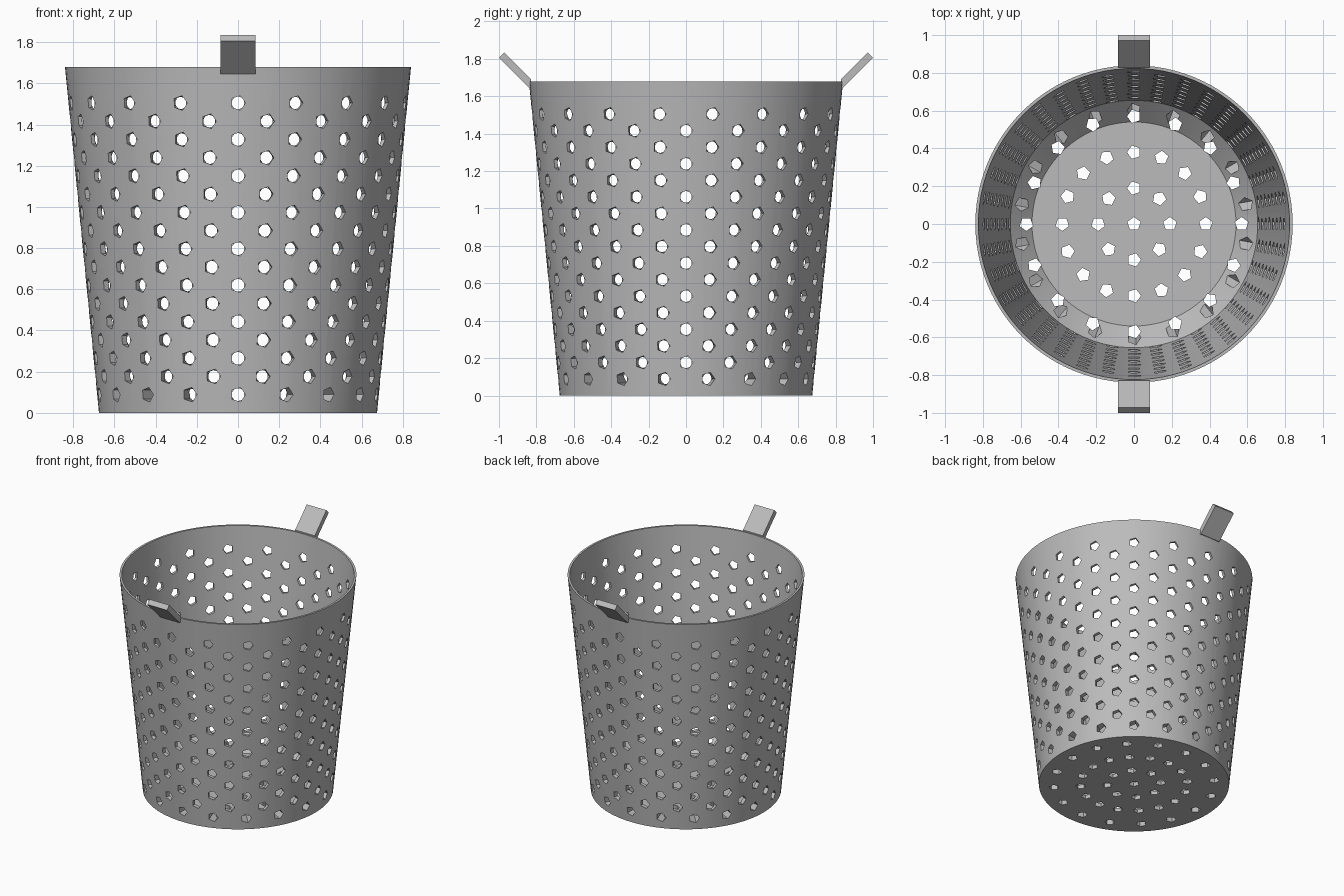
import bpy
import bmesh
from math import radians, tau
from mathutils import Matrix, Vector

cube = bpy.data.objects.get("Cube")
if cube:
    bpy.data.objects.remove(cube, do_unlink=True)

# One grey material for everything
GREY = (0.5, 0.5, 0.5, 1.0)
grey = bpy.data.materials.new("plain grey")
grey.use_nodes = True
grey.diffuse_color = GREY
grey.node_tree.nodes["Principled BSDF"].inputs["Base Color"].default_value = GREY


def add_object(name, bm):
    bmesh.ops.recalc_face_normals(bm, faces=bm.faces)
    mesh = bpy.data.meshes.new(name)
    bm.to_mesh(mesh)
    bm.free()
    mesh.materials.append(grey)
    obj = bpy.data.objects.new(name, mesh)
    bpy.context.collection.objects.link(obj)
    return obj


def activate(obj):
    bpy.ops.object.select_all(action='DESELECT')
    obj.select_set(True)
    bpy.context.view_layer.objects.active = obj


def add_pin(bm, matrix, depth):
    """Five-sided prism that punches one hole."""
    bmesh.ops.create_cone(bm, cap_ends=True, segments=5, radius1=HOLE, radius2=HOLE,
                          depth=depth, matrix=matrix)


def punch(target, bm, name):
    cutter = add_object(name, bm)
    cutter.hide_render = True
    mod = target.modifiers.new(name, 'BOOLEAN')
    mod.operation = 'DIFFERENCE'
    mod.solver = 'EXACT'
    mod.object = cutter
    activate(target)
    bpy.ops.object.modifier_apply(modifier=mod.name)
    bpy.data.objects.remove(cutter, do_unlink=True)


HOLE = 0.037

# Basket body: lathed wall, sloped inner foot and floor
profile = [(0, 0), (0.675, 0), (0.84, 1.68), (0.824, 1.68),
           (0.655, 0.14), (0.54, 0.03), (0, 0.03)]
bm = bmesh.new()
verts = [bm.verts.new((r, 0, z)) for r, z in profile]
edges = [bm.edges.new(pair) for pair in zip(verts, verts[1:])]
bmesh.ops.spin(bm, geom=verts + edges, cent=(0, 0, 0), axis=(0, 0, 1),
               angle=tau, steps=96)
bmesh.ops.remove_doubles(bm, verts=bm.verts, dist=0.0005)
basket = add_object("basket_body", bm)

# Floor holes: centre plus three rings
bm = bmesh.new()
for radius, count in ((0, 1), (0.19, 8), (0.38, 16), (0.57, 16)):
    for i in range(count):
        turn = Matrix.Rotation(tau * i / count, 4, 'Z')
        add_pin(bm, turn @ Matrix.Translation((radius, 0, 0.05)), 0.3)
punch(basket, bm, "floor_hole_cutter")

# Wall holes: staggered rows
ROWS, PER_ROW, STEP = 17, 18, 0.0885
bm = bmesh.new()
for row in range(ROWS):
    for i in range(PER_ROW):
        angle = radians(-90) + tau * (i + 0.5 * (row % 2)) / PER_ROW
        add_pin(bm, Matrix.Rotation(angle, 4, 'Z')
                @ Matrix.Translation((0.72, 0, STEP * (row + 1)))
                @ Matrix.Rotation(radians(90), 4, 'Y'), 0.4)
punch(basket, bm, "wall_hole_cutter")

activate(basket)
bpy.ops.object.shade_smooth_by_angle(angle=radians(25))

# Slanted grip tabs at front and back of the rim
tab_profile = [(0.83, 1.645), (0.84, 1.645), (1.0, 1.805), (0.972, 1.835), (0.828, 1.69)]
for name, side in (("front_tab", -1), ("back_tab", 1)):
    bm = bmesh.new()
    face = bm.faces.new([bm.verts.new((-0.085, side * y, z)) for y, z in tab_profile])
    ext = bmesh.ops.extrude_face_region(bm, geom=[face], use_keep_orig=True)
    moved = [g for g in ext["geom"] if isinstance(g, bmesh.types.BMVert)]
    bmesh.ops.translate(bm, verts=moved, vec=Vector((0.17, 0, 0)))
    add_object(name, bm)
